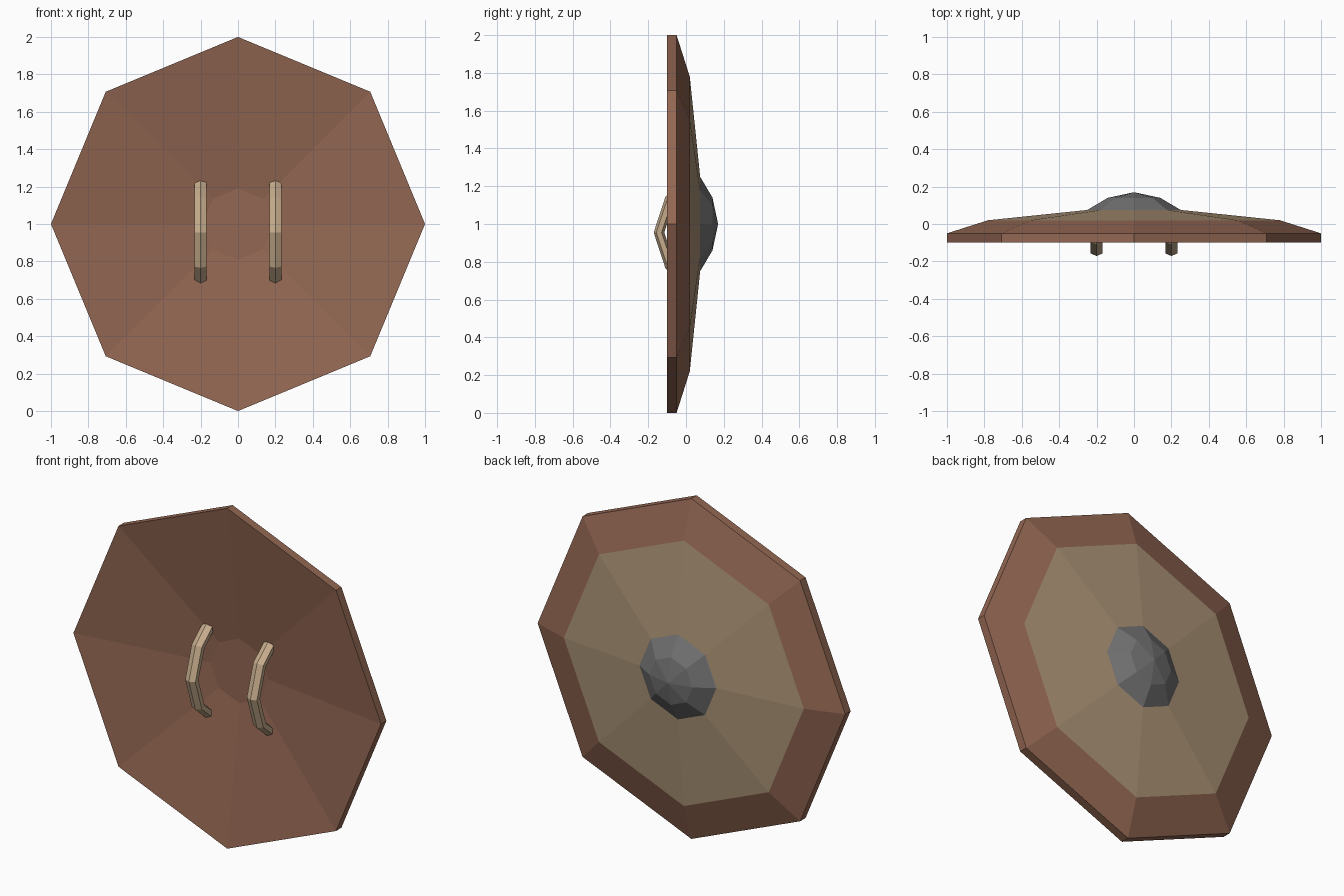
import bpy, bmesh
from math import sin, cos, pi
from mathutils import Vector

if "Cube" in bpy.data.objects:
    bpy.data.objects.remove(bpy.data.objects["Cube"])


def material(name, rgb):
    m = bpy.data.materials.new(name)
    m.diffuse_color = (*rgb, 1)
    m.use_nodes = True
    m.node_tree.nodes["Principled BSDF"].inputs["Base Color"].default_value = m.diffuse_color
    return m


def loft(name, rings, mat, cap_ends=False):
    """Skin a list of rings; a ring of one point becomes a fan tip."""
    bm = bmesh.new()
    rows = [[bm.verts.new(p) for p in ring] for ring in rings]
    for a, b in zip(rows, rows[1:]):
        n = max(len(a), len(b))
        for i in range(n):
            j = (i + 1) % n
            if len(b) == 1:
                bm.faces.new((a[i], a[j], b[0]))
            elif len(a) == 1:
                bm.faces.new((a[0], b[j], b[i]))
            else:
                bm.faces.new((a[i], a[j], b[j], b[i]))
    if cap_ends:
        bm.faces.new(rows[0])
        bm.faces.new(rows[-1])
        bmesh.ops.recalc_face_normals(bm, faces=bm.faces)
    me = bpy.data.meshes.new(name)
    bm.to_mesh(me)
    bm.free()
    me.materials.append(mat)
    ob = bpy.data.objects.new(name, me)
    bpy.context.collection.objects.link(ob)
    return ob


def octagon(r, y):
    """Ring around the y axis at z = 1, wound so a rim-to-front loft faces out."""
    if r == 0:
        return [(0, y, 1)]
    return [(r * sin(i * pi / 4), y, 1 + r * cos(i * pi / 4)) for i in range(8)]


def turned(name, profile, mat):
    return loft(name, [octagon(r, y) for r, y in profile], mat)


wood = material("wood", (0.29, 0.135, 0.085))
hide = material("hide", (0.42, 0.30, 0.185))
iron = material("iron", (0.17, 0.17, 0.17))
strap = material("strap", (0.56, 0.41, 0.26))

# Hollow back, rim and bevelled border
turned("shield_body", [(0, 0.015), (0.19, 0.015), (1, -0.1), (1, -0.05), (0.78, 0.02)], wood)
# Sloped front panel
turned("front_panel", [(0.78, 0.02), (0.25, 0.075)], hide)
# Central boss
turned("boss", [(0.25, 0.075), (0.14, 0.14), (0, 0.17)], iron)

# Bent six-sided handles on the hollow side
path = [Vector((0, y, z)) for y, z in
        [(0.01, 1.21), (-0.085, 1.13), (-0.143, 0.955), (-0.085, 0.78), (0.01, 0.70)]]


def handle(name, x):
    rings = []
    for i, p in enumerate(path):
        d = (path[min(i + 1, len(path) - 1)] - path[max(i - 1, 0)]).normalized()
        across = Vector((1, 0, 0))
        out = d.cross(across)
        rings.append([p + Vector((x, 0, 0))
                      + across * 0.038 * sin(k * pi / 3) + out * 0.028 * cos(k * pi / 3)
                      for k in range(6)])
    loft(name, rings, strap, cap_ends=True)


handle("left_handle", -0.2)
handle("right_handle", 0.2)

# Face every open shell outwards
for name in ("shield_body", "front_panel", "boss"):
    me = bpy.data.objects[name].data
    if name == "boss" and me.polygons[-1].normal.y < 0:
        me.flip_normals()
    elif name == "front_panel" and me.polygons[0].normal.y < 0:
        me.flip_normals()
    elif name == "shield_body" and me.polygons[-1].normal.y < 0:
        me.flip_normals()
